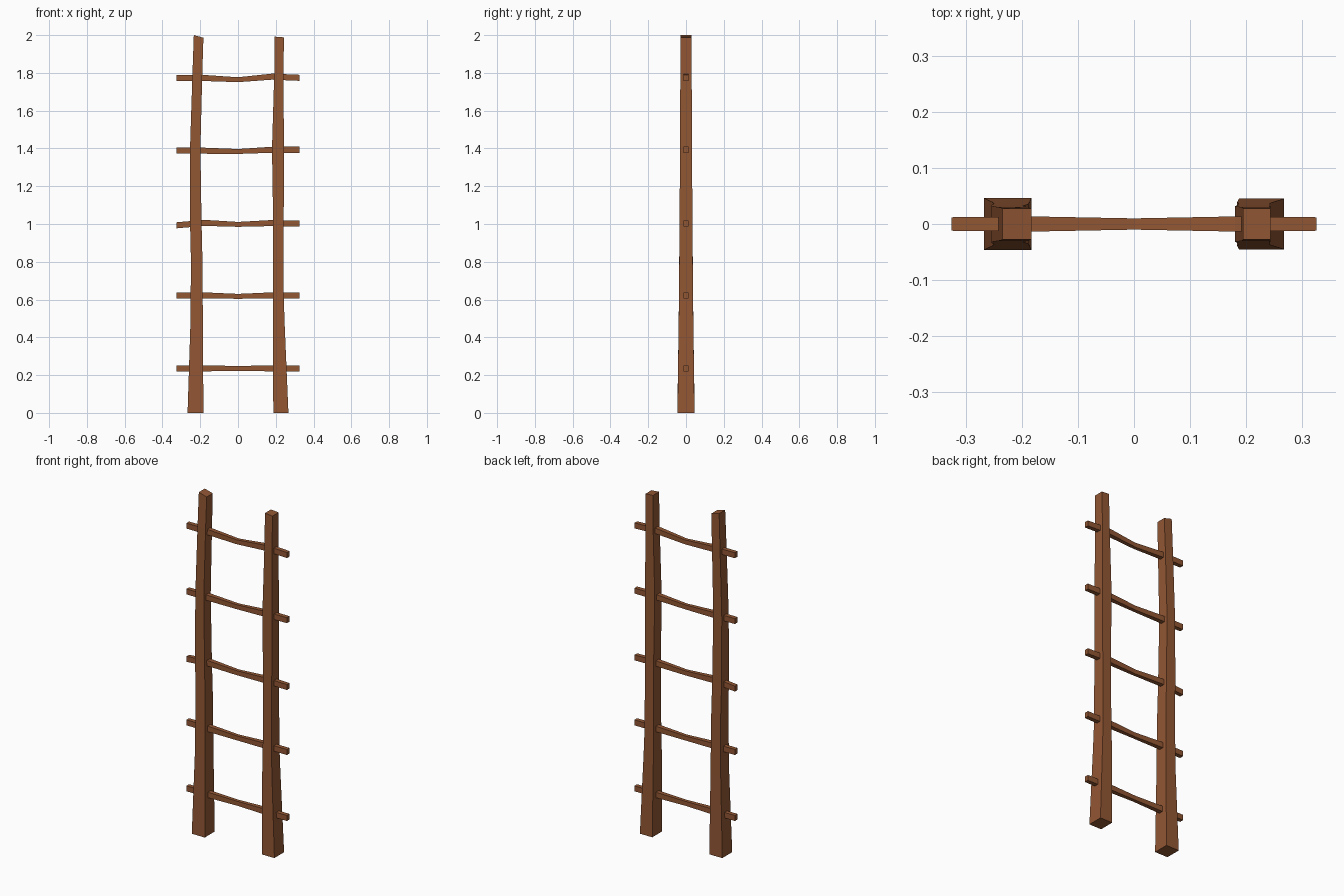
import bpy, bmesh

wood = bpy.data.materials.new("brown_wood")
wood.diffuse_color = (0.29, 0.095, 0.034, 1)


def loft(name, rings):
    """Skin a list of four-cornered rings into a closed flat-shaded beam."""
    bm = bmesh.new()
    loops = [[bm.verts.new(p) for p in ring] for ring in rings]
    for a, b in zip(loops, loops[1:]):
        for i in range(4):
            j = (i + 1) % 4
            bm.faces.new((a[i], a[j], b[j], b[i]))
    bm.faces.new(loops[0])
    bm.faces.new(loops[-1])
    bmesh.ops.recalc_face_normals(bm, faces=bm.faces)
    mesh = bpy.data.meshes.new(name)
    bm.to_mesh(mesh)
    bm.free()
    mesh.materials.append(wood)
    bpy.context.collection.objects.link(bpy.data.objects.new(name, mesh))


# Rails: hand-hewn posts, each station is (z, x_min, x_max, half depth)
def rail(name, stations, tilt):
    rings = []
    for k, (z, x0, x1, h) in enumerate(stations):
        t = tilt if k == len(stations) - 1 else 0
        rings.append([(x0, -h, z + t), (x1, -h, z - t), (x1, h, z - t), (x0, h, z + t)])
    loft(name, rings)


rail("left_rail", [(0, -0.267, -0.183, 0.046), (0.47, -0.252, -0.186, 0.039),
                   (0.80, -0.249, -0.188, 0.036), (1.01, -0.254, -0.193, 0.034),
                   (1.40, -0.254, -0.199, 0.032), (1.80, -0.241, -0.189, 0.030),
                   (1.993, -0.234, -0.183, 0.028)], 0.007)
rail("right_rail", [(0, 0.187, 0.267, 0.045), (0.47, 0.184, 0.247, 0.039),
                    (0.62, 0.186, 0.242, 0.037), (1.01, 0.186, 0.242, 0.034),
                    (1.40, 0.180, 0.243, 0.032), (1.80, 0.192, 0.241, 0.030),
                    (1.99, 0.194, 0.243, 0.028)], 0.002)

# Rungs: sagging bars, centre heights at the five stations along x
xs = (-0.325, -0.18, 0, 0.18, 0.325)
half_y = (0.012, 0.0135, 0.010, 0.0135, 0.012)
half_z = (0.016, 0.016, 0.013, 0.016, 0.016)
rung_heights = [(0.236, 0.236, 0.235, 0.236, 0.236),
                (0.622, 0.622, 0.617, 0.622, 0.622),
                (0.993, 1.006, 0.998, 1.005, 1.002),
                (1.388, 1.388, 1.384, 1.393, 1.393),
                (1.773, 1.773, 1.764, 1.780, 1.774)]
for n, zs in enumerate(rung_heights, 1):
    loft(f"rung_{n}", [[(x, -a, z - b), (x, a, z - b), (x, a, z + b), (x, -a, z + b)]
                       for x, z, a, b in zip(xs, zs, half_y, half_z)])
